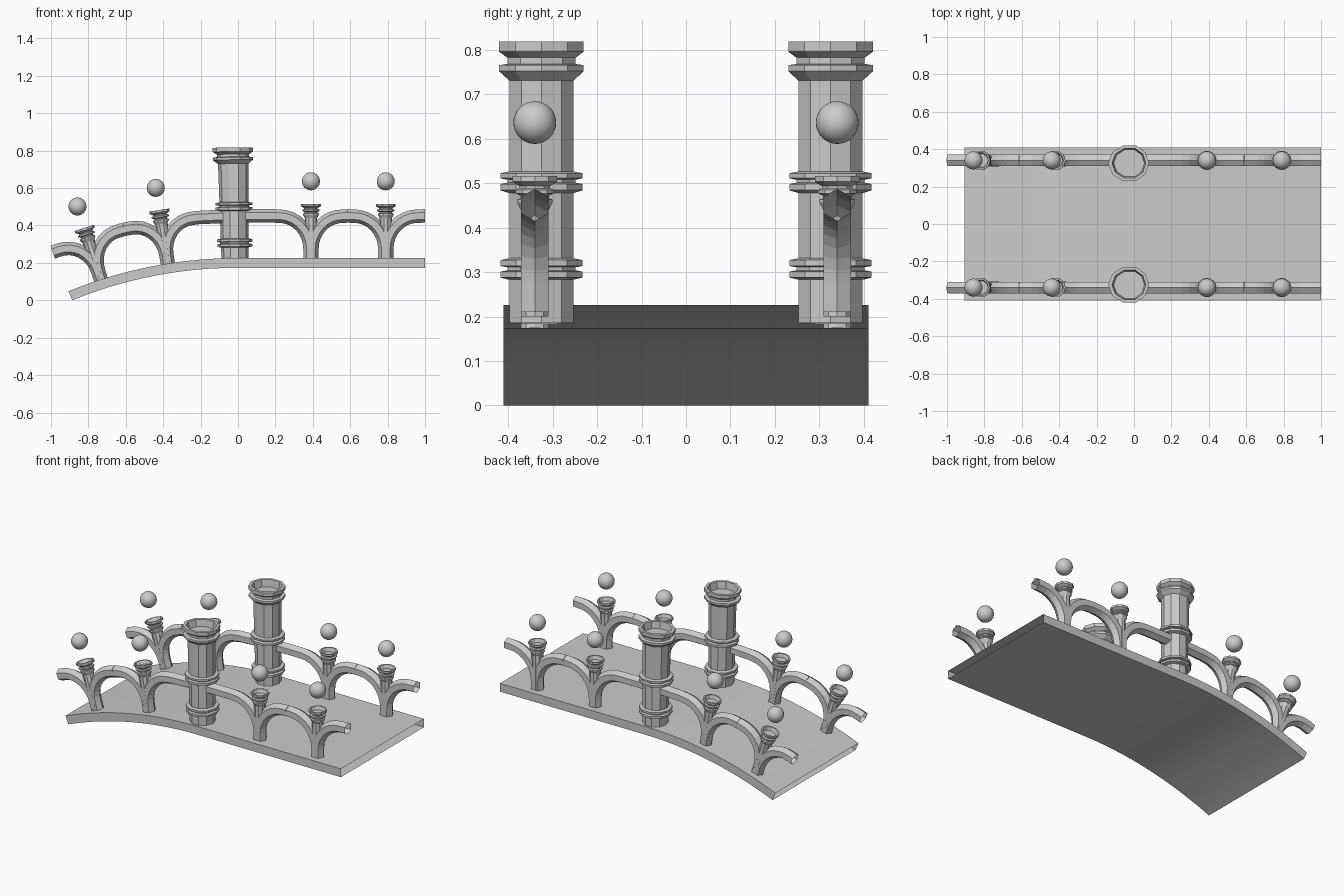
import bpy, bmesh
from math import sin, cos, pi
from mathutils import Vector

if "Cube" in bpy.data.objects:
    bpy.data.objects.remove(bpy.data.objects["Cube"])

R, ZN = 2.61, 0.435          # bend radius and its neutral height
Y = 0.34                     # railing offset from the centre line


def bend(p):
    """Left half of the bridge curves down along an arc."""
    x, y, z = p
    if x >= 0:
        return Vector(p)
    a, r = -x / R, R + z - ZN
    return Vector((-r * sin(a), y, ZN - R + r * cos(a)))


def finish(name, bm, mirror, smooth=False):
    bmesh.ops.recalc_face_normals(bm, faces=bm.faces)
    me = bpy.data.meshes.new(name)
    bm.to_mesh(me)
    bm.free()
    ob = bpy.data.objects.new(name, me)
    bpy.context.collection.objects.link(ob)
    if smooth:
        for f in me.polygons:
            f.use_smooth = True
    if mirror:
        m = ob.modifiers.new("mirror", 'MIRROR')
        m.use_axis = (False, True, False)
    return ob


def skin(bm, rings, cap_end=False):
    """Join closed rings of points into an open-ended bent tube."""
    vs = [[bm.verts.new(bend(p)) for p in ring] for ring in rings]
    n = len(vs[0])
    for a, b in zip(vs, vs[1:]):
        for i in range(n):
            j = (i + 1) % n
            bm.faces.new((a[i], a[j], b[j], b[i]))
    if cap_end:
        bm.faces.new(vs[-1])


def lathe(bm, x, y, profile, sides):
    skin(bm, [[(x + r * cos(2 * pi * k / sides), y + r * sin(2 * pi * k / sides), z)
               for k in range(sides)] for r, z in profile], True)


def tube(bm, path, r=0.036):
    """Hexagonal tube along a path in the x-z plane."""
    rings = []
    for i, (x, z) in enumerate(path):
        a, b = path[max(i - 1, 0)], path[min(i + 1, len(path) - 1)]
        t = Vector((b[0] - a[0], b[1] - a[1])).normalized()
        rings.append([(x - t.y * r * cos(k * pi / 3), Y + r * sin(k * pi / 3),
                       z + t.x * r * cos(k * pi / 3)) for k in range(6)])
    skin(bm, rings)


# Deck: hollow slab, open at both ends
bm = bmesh.new()
xs = [-1.01 + 1.01 * i / 14 for i in range(15)] + [1.0]
skin(bm, [[(x, -0.41, 0.174), (x, 0.41, 0.174), (x, 0.41, 0.226), (x, -0.41, 0.226)] for x in xs])
finish("deck", bm, False)

# Large ringed columns with a recessed top
col = [(0.076, 0.185), (0.076, 0.283), (0.097, 0.288), (0.097, 0.301), (0.08, 0.304),
       (0.08, 0.311), (0.097, 0.314), (0.097, 0.327), (0.076, 0.331),
       (0.076, 0.478), (0.097, 0.484), (0.097, 0.498), (0.08, 0.501),
       (0.08, 0.508), (0.097, 0.511), (0.097, 0.522), (0.076, 0.526),
       (0.076, 0.731), (0.1, 0.752), (0.1, 0.765), (0.08, 0.768), (0.08, 0.782),
       (0.1, 0.796), (0.1, 0.818), (0.083, 0.818), (0.076, 0.775)]
bm = bmesh.new()
lathe(bm, -0.02, 0.325, col, 10)
finish("column", bm, True)

# Posts with stacked dish caps, arched rails and floating globes
cap = [(0.033, 0.2), (0.033, 0.44), (0.042, 0.456), (0.042, 0.463), (0.034, 0.466),
       (0.034, 0.472), (0.046, 0.477), (0.046, 0.485), (0.036, 0.488),
       (0.036, 0.493), (0.053, 0.503), (0.053, 0.516), (0.044, 0.516), (0.036, 0.495)]
for n, x in enumerate((-0.81, -0.41, 0.39, 0.79), 1):
    bm = bmesh.new()
    lathe(bm, x, Y, cap, 10)
    finish(f"post_{n}", bm, True)

    bm = bmesh.new()
    for s in (-1, 1):
        reach = 0.21 if n == 4 and s == 1 else 0.2
        if s * x < 0 and abs(x) < 0.5:
            reach = abs(x) - 0.03          # runs on into the column
        path = [(0.005, 0.21)]
        path += [(0.17 - 0.165 * cos(i * pi / 16), 0.275 + 0.175 * sin(i * pi / 16)) for i in range(9)]
        path += [(0.2, 0.451)]
        if reach > 0.2:
            path += [(reach, 0.451)]
        tube(bm, [(x + s * dx, z) for dx, z in path])
    finish(f"arched_rail_{n}", bm, True)

    bm = bmesh.new()
    bmesh.ops.create_uvsphere(bm, u_segments=32, v_segments=16, radius=0.048)
    bmesh.ops.translate(bm, verts=bm.verts, vec=bend((x, Y, 0.636)))
    finish(f"globe_{n}", bm, True, True)
